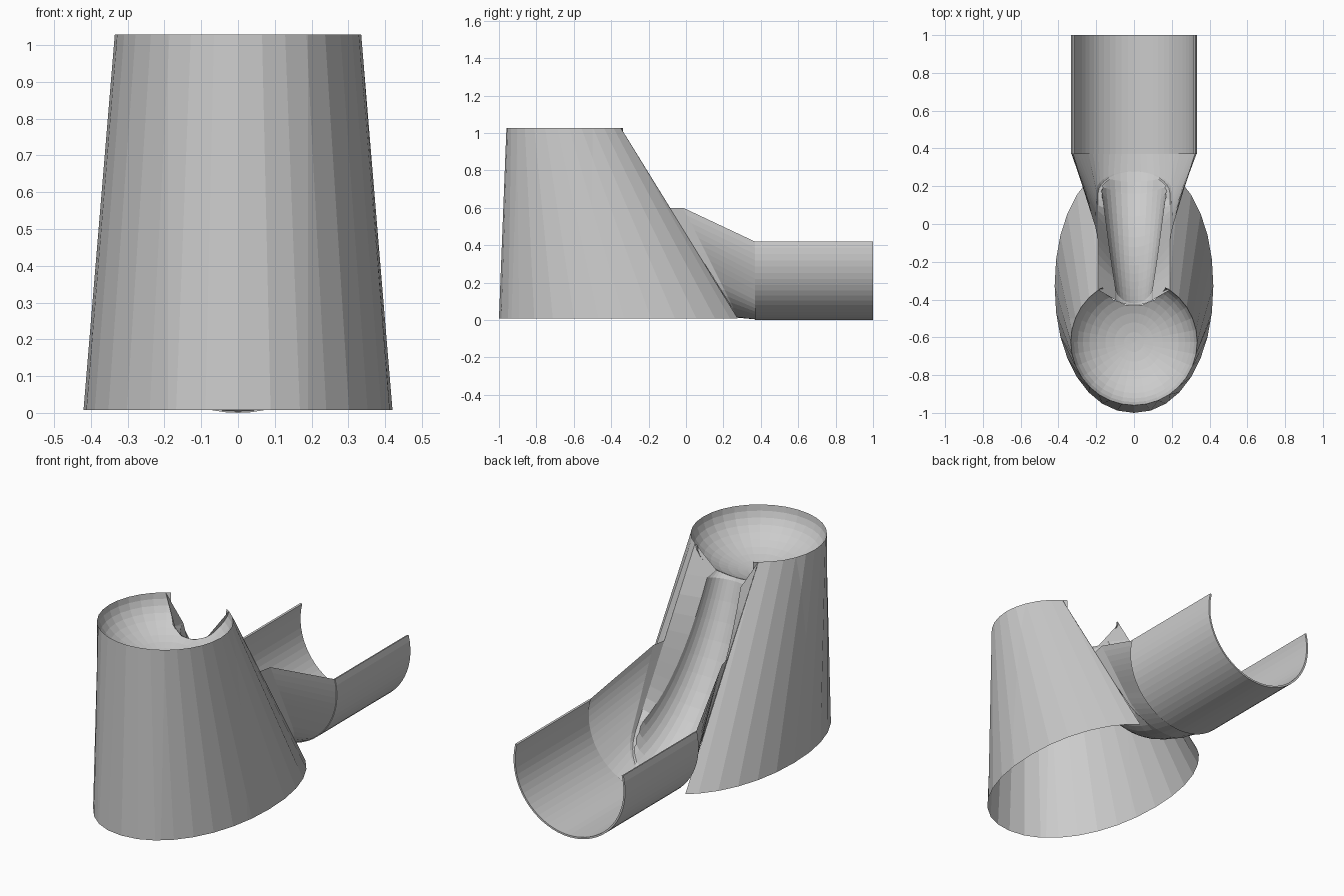
import bpy, bmesh
from math import sin, cos, pi, sqrt, asin
from mathutils import Vector

if "Cube" in bpy.data.objects:
    bpy.data.objects.remove(bpy.data.objects["Cube"])

R_TOP, Y_TOP, Z_TOP, Z_BASE = 0.335, -0.625, 1.028, 0.008
BOWL_DEPTH = 0.205
HALF = 0.19            # half width of the slot
LIP_Y = -0.43


def cut_y(z):
    """Sloping rear edge of the slot in the tower wall."""
    return 0.286 - 0.6176 * z


def finish(bm, name):
    bmesh.ops.recalc_face_normals(bm, faces=bm.faces)
    me = bpy.data.meshes.new(name)
    bm.to_mesh(me)
    bm.free()
    ob = bpy.data.objects.new(name, me)
    bpy.context.collection.objects.link(ob)
    return ob


def loft(rows, closed=False):
    bm = bmesh.new()
    vs = [[bm.verts.new(p) for p in row] for row in rows]
    n = len(rows[0])
    for a, b in zip(vs, vs[1:]):
        for i in range(n if closed else n - 1):
            j = (i + 1) % n
            bm.faces.new((a[i], a[j], b[j], b[i]))
    bmesh.ops.remove_doubles(bm, verts=bm.verts, dist=1e-5)
    return bm


def cut_out(bm, planes):
    """Remove the faces lying inside a convex set of planes (point, outward normal)."""
    for co, no in planes:
        bmesh.ops.bisect_plane(bm, geom=bm.verts[:] + bm.edges[:] + bm.faces[:],
                               plane_co=co, plane_no=no, dist=1e-6)
    inside = [f for f in bm.faces
              if all((f.calc_center_median() - co).dot(no) < 0 for co, no in planes)]
    bmesh.ops.delete(bm, geom=inside, context='FACES')


def ring(rx, ry, cy, z, n=32, power=2.0):
    def c(v):
        return abs(v)**(2 / power) * (1 if v >= 0 else -1)
    return [(rx * c(sin(2 * pi * i / n)), cy - ry * c(cos(2 * pi * i / n)), z) for i in range(n)]


sides = [(Vector((s * HALF, 0, 0)), Vector((s, 0, 0))) for s in (-1, 1)]

# Tower wall: oval base to round top, slotted at the back
bm = loft([ring(0.42, 0.672, -0.328, Z_BASE, power=2.1), ring(R_TOP, R_TOP, Y_TOP, Z_TOP)], True)
cut_out(bm, sides + [(Vector((0, -0.5, 0)), Vector((0, -1, 0)))])
finish(bm, "tower_wall")

# Bowl: shallow dish hanging from the top rim, notched where the slide begins
rows = []
for k in range(11):
    a = k / 10 * pi / 2
    r = max(R_TOP * cos(a), 1e-7)
    rows.append(ring(r, r, Y_TOP, Z_TOP - BOWL_DEPTH * sin(a)))
bm = loft(rows, True)
planes = list(sides)
for k in range(1, 8):
    no = Vector((cos(pi * k / 8), -sin(pi * k / 8), 0))
    planes.append((Vector((0, LIP_Y + HALF, 0)) + no * HALF, no))
cut_out(bm, planes)
finish(bm, "bowl")

# Slide: channel widening downhill, with side walls reaching the slot edges
N_ARC = 16


def half_round(r):
    return [(-r * cos(pi * i / N_ARC), r * (1 - sin(pi * i / N_ARC))) for i in range(N_ARC + 1)]


def bowl_z(x, y):
    q = (x * x + (y - Y_TOP)**2) / R_TOP**2
    return Z_TOP - BOWL_DEPTH * sqrt(max(0, 1 - q))


first = []
for x, d in half_round(0.1):
    y = LIP_Y + HALF - sqrt(HALF**2 - x * x)
    first.append((x, y, bowl_z(x, y)))
rows = [[(-HALF, -0.349, Z_TOP)] + first + [(HALF, -0.349, Z_TOP)]]
P0, P1, P2 = Vector((LIP_Y + 0.01, 0.845)), Vector((-0.18, 0.10)), Vector((0.29, 0.012))
for k in range(15):
    t = k / 14
    p = P0 * (1 - t)**2 + P1 * 2 * t * (1 - t) + P2 * t * t
    tan = ((P1 - P0) * (1 - t) + (P2 - P1) * t).normalized()
    n = Vector((-tan.y, tan.x))
    row = []
    for x, d in half_round(0.1 + 0.09 * t):
        q = p + n * d
        row.append((x, min(q.x, cut_y(q.y)), q.y))
    _, y, z = row[0]
    s = max(0, (cut_y(z) - y) / (n.x + 0.6176 * n.y))
    y, z = y + s * n.x, z + s * n.y
    rows.append([(-HALF, y, z)] + row + [(HALF, y, z)])
finish(loft(rows), "slide")

# Trough: open pipe running out of the back
R_OUT, Y_START, Z_EDGE, N = 0.335, 0.37, 0.42, 36
A_MAX = pi / 2 + asin((Z_EDGE - R_OUT) / R_OUT)


def trough_arc(y, r):
    return [(r * sin(A_MAX * (2 * i / N - 1)), y, R_OUT - r * cos(A_MAX * (2 * i / N - 1)))
            for i in range(N + 1)]


R_IN = R_OUT - 0.01
outer = [trough_arc(y, R_OUT) for y in (Y_START, 1.0)]
inner = [trough_arc(y, R_IN) for y in (1.0, Y_START)]
bm = loft(outer + inner + [outer[0]])
# close the long thin edges
bmesh.ops.holes_fill(bm, edges=[e for e in bm.edges if e.is_boundary], sides=4)
finish(bm, "trough")

# Flared connector between slot edges and trough
slot, mid = [], []
for i in range(N + 1):
    u = 2 * i / N - 1
    t, s = abs(u), (1 if u >= 0 else -1)
    if t < 0.45:
        a = t / 0.45 * pi / 2
        x, z = HALF * sin(a), 0.012 + HALF * (1 - cos(a))
    else:
        x, z = HALF, 0.202 + (t - 0.45) / 0.55 * 0.398
    slot.append((s * x, cut_y(z), z))
    mid.append((s * (x + 0.015 * t), cut_y(z) + 0.07 * z / 0.6, z))
finish(loft([slot, mid, trough_arc(Y_START, R_OUT - 0.004)]), "connector")
